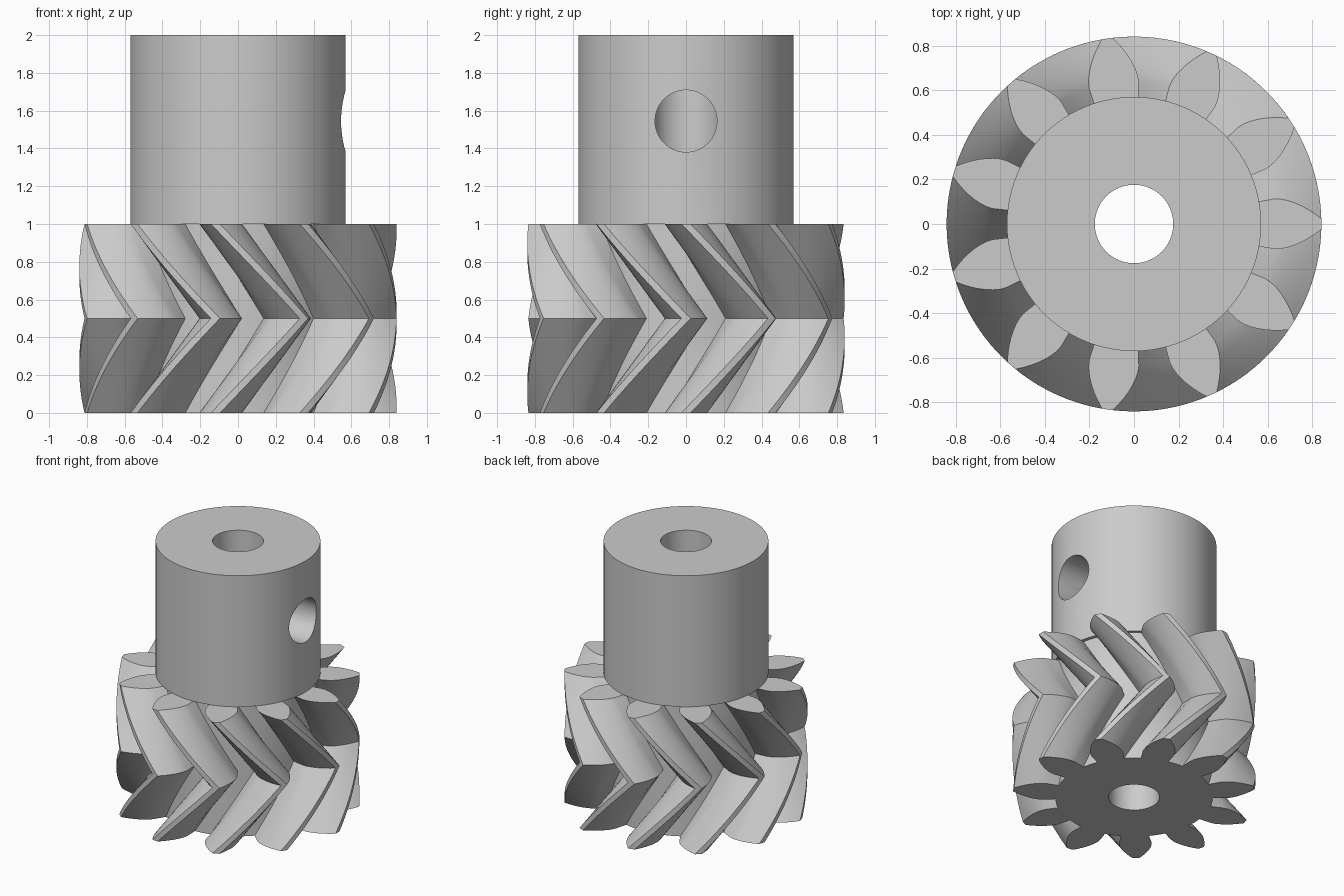
import bpy, bmesh, math
from math import pi, cos, sin, tan, acos

if "Cube" in bpy.data.objects:
    bpy.data.objects.remove(bpy.data.objects["Cube"])

TEETH = 11
PITCH_R, TIP_R, ROOT_R = 0.71, 0.84, 0.545
HUB_R, BORE_R = 0.57, 0.176
BASE_R = PITCH_R * cos(math.radians(26))
SLICES = 14          # per half of the herringbone

grey = bpy.data.materials.new("plain grey")
grey.use_nodes = True
grey.diffuse_color = (0.6, 0.6, 0.6, 1)
grey.node_tree.nodes["Principled BSDF"].inputs["Base Color"].default_value = (0.6, 0.6, 0.6, 1)


def involute(radius):
    a = acos(min(1, BASE_R / radius))
    return tan(a) - a


def half_angle(radius):
    return pi / (2 * TEETH) + involute(PITCH_R) - involute(max(radius, BASE_R))


def gear_profile():
    """Polar outline (radius, angle) of the whole gear."""
    steps = 7
    radii = [ROOT_R] + [BASE_R + (TIP_R - BASE_R) * i / steps for i in range(steps + 1)]
    flank = [(r, half_angle(r)) for r in radii]
    gap = 2 * pi / TEETH
    outline = []
    for t in range(TEETH):
        mid = t * gap
        outline += [(r, mid - a) for r, a in flank]
        outline.append((TIP_R, mid))
        outline += [(r, mid + a) for r, a in reversed(flank)]
        outline.append((ROOT_R, mid + gap / 2))
    return outline


def cylinder(name, radius, height, location, rotation=(0, 0, 0), sides=96):
    bpy.ops.mesh.primitive_cylinder_add(vertices=sides, radius=radius, depth=height,
                                        location=location, rotation=rotation)
    obj = bpy.context.object
    obj.name = name
    return obj


def cut(obj, cutter):
    bpy.context.view_layer.objects.active = obj
    mod = obj.modifiers.new("cut", 'BOOLEAN')
    mod.operation = 'DIFFERENCE'
    mod.solver = 'EXACT'
    mod.object = cutter
    bpy.ops.object.modifier_apply(modifier=mod.name)


def finish(obj):
    obj.data.materials.clear()
    obj.data.materials.append(grey)
    bpy.ops.object.select_all(action='DESELECT')
    obj.select_set(True)
    bpy.context.view_layer.objects.active = obj
    bpy.ops.object.shade_smooth_by_angle(angle=math.radians(30))


# Herringbone gear: twists one tooth forward to mid height, then back
bm = bmesh.new()
outline = gear_profile()
rings = []
for i in range(2 * SLICES + 1):
    z = i / (2 * SLICES)
    twist = (1 - abs(2 * z - 1)) * 2 * pi / TEETH
    rings.append([bm.verts.new((r * cos(a + twist), r * sin(a + twist), z)) for r, a in outline])
for low, high in zip(rings, rings[1:]):
    for j in range(len(low)):
        k = (j + 1) % len(low)
        bm.faces.new((low[j], low[k], high[k], high[j]))
bm.faces.new(rings[0][::-1])
bm.faces.new(rings[-1])
mesh = bpy.data.meshes.new("herringbone_gear")
bm.to_mesh(mesh)
bm.free()
gear = bpy.data.objects.new("herringbone_gear", mesh)
bpy.context.collection.objects.link(gear)

# Hub above the gear
hub = cylinder("hub", HUB_R, 1, (0, 0, 1.5))

# Shaft bore through both parts, set screw hole on one side of the hub
bore = cylinder("bore_cutter", BORE_R, 3, (0, 0, 1), sides=64)
screw = cylinder("screw_cutter", 0.164, 1, (0.5, 0, 1.545), (0, pi / 2, 0), sides=64)
cut(gear, bore)
cut(hub, bore)
cut(hub, screw)
for cutter in (bore, screw):
    bpy.data.objects.remove(cutter)

for part in (gear, hub):
    finish(part)
